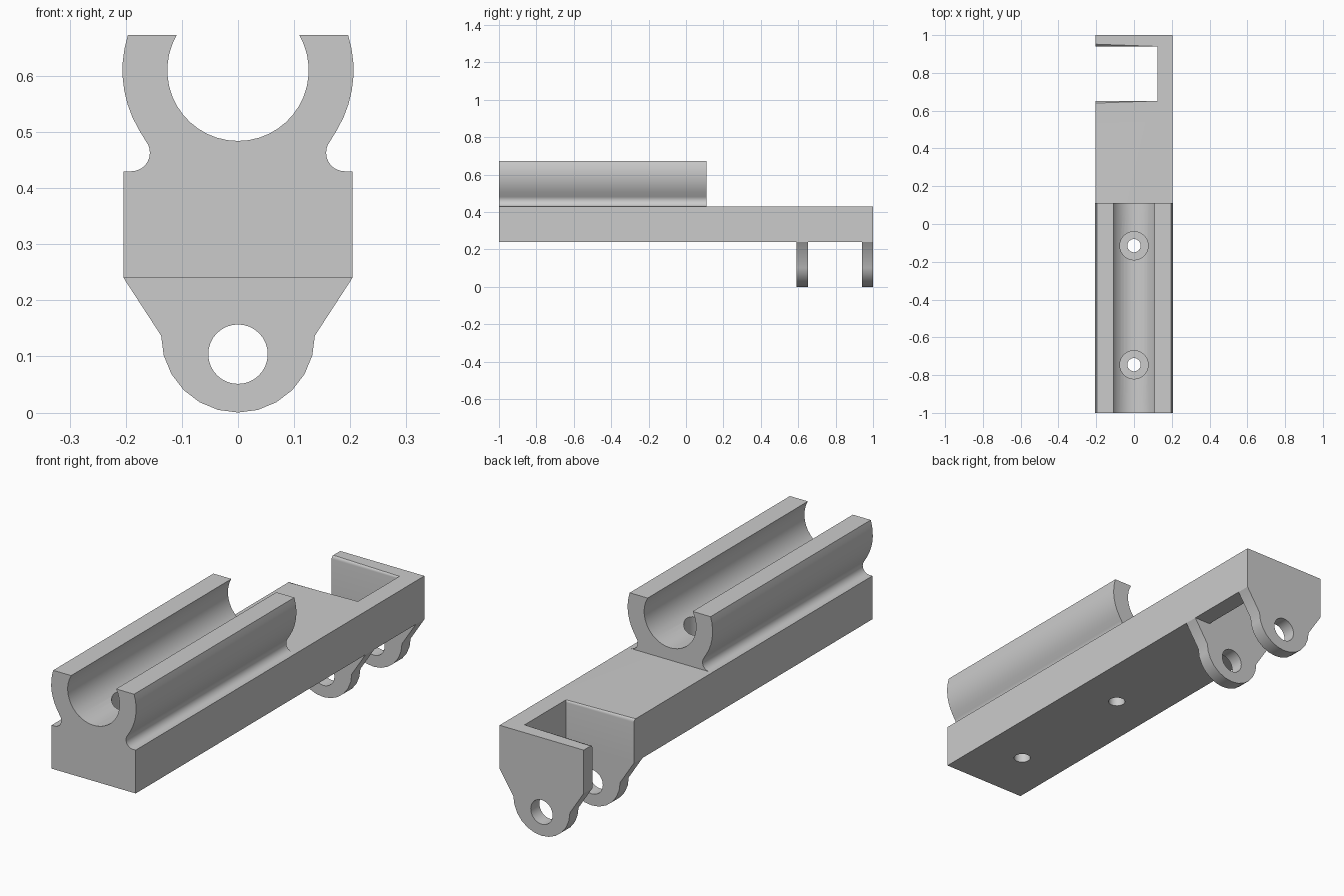
import bpy, bmesh
from math import cos, sin, radians, pi
from mathutils import Matrix, Vector

cube = bpy.data.objects.get("Cube")
if cube:
    bpy.data.objects.remove(cube, do_unlink=True)

grey = bpy.data.materials.new("plain grey")
grey.use_nodes = True
grey.diffuse_color = (0.6, 0.6, 0.6, 1)
grey.node_tree.nodes["Principled BSDF"].inputs["Base Color"].default_value = (0.6, 0.6, 0.6, 1)

W, BOTTOM, DECK, TOP = 0.204, 0.24, 0.43, 0.673


def arc(cx, cz, r, a0, a1, n):
    """Points along an arc, angles in degrees."""
    angles = [radians(a0 + (a1 - a0) * i / n) for i in range(n + 1)]
    return [(cx + r * cos(a), cz + r * sin(a)) for a in angles]


def make_object(name, bm):
    bmesh.ops.recalc_face_normals(bm, faces=bm.faces)
    mesh = bpy.data.meshes.new(name)
    bm.to_mesh(mesh)
    bm.free()
    mesh.materials.append(grey)
    ob = bpy.data.objects.new(name, mesh)
    bpy.context.collection.objects.link(ob)
    return ob


def extrude(points, place, vector):
    """Solid from a 2D outline, placed in 3D and swept along a vector."""
    bm = bmesh.new()
    face = bm.faces.new([bm.verts.new(place(*p)) for p in points])
    swept = bmesh.ops.extrude_face_region(bm, geom=[face])["geom"]
    bmesh.ops.translate(bm, vec=Vector(vector),
                        verts=[v for v in swept if isinstance(v, bmesh.types.BMVert)])
    return bm


def cylinder(name, r, location, depth, along_y=False):
    bm = bmesh.new()
    turn = Matrix.Rotation(pi / 2 if along_y else 0, 4, 'X')
    bmesh.ops.create_cone(bm, cap_ends=True, segments=32, radius1=r, radius2=r,
                          depth=depth, matrix=Matrix.Translation(location) @ turn)
    ob = make_object(name, bm)
    ob.hide_render = True
    return ob


def combine(ob, other, operation):
    """Apply a boolean and remove the helper."""
    mod = ob.modifiers.new("boolean", 'BOOLEAN')
    mod.operation, mod.solver, mod.object = operation, 'EXACT', other
    bpy.context.view_layer.objects.active = ob
    bpy.ops.object.modifier_apply(modifier=mod.name)
    bpy.data.objects.remove(other, do_unlink=True)


def smooth(ob):
    bpy.ops.object.select_all(action='DESELECT')
    ob.select_set(True)
    bpy.context.view_layer.objects.active = ob
    bpy.ops.object.shade_smooth_by_angle(angle=radians(30))


# Front block with the open round cradle and its undercut side grooves
right = [(W, BOTTOM), (W, DECK)]
right += arc(0.19, 0.463, 0.033, 270, 142.3, 10)
right += arc(0, 0.61, 0.206, -37.7, 17.8, 8)[1:]
bore = arc(0, 0.61, 0.126, 30, -210, 28)
left = [(-x, z) for x, z in reversed(right)]
body = make_object("cradle_body", extrude(right + bore + left,
                                          lambda x, z: (x, -1, z), (0, 1.11, 0)))

# Rear deck with a notch open on one side
plan = [(-W, 0.11), (W, 0.11), (W, 1), (-W, 1),
        (-W, 0.94), (0.125, 0.94), (0.125, 0.652), (-W, 0.652)]
bm = extrude(plan, lambda x, y: (x, y, BOTTOM), (0, 0, DECK - BOTTOM))
rims = [e for e in bm.edges
        if all(v.co.z > DECK - 0.01 and 0.6 < v.co.y < 0.95 for v in e.verts)
        and abs(e.verts[0].co.y - e.verts[1].co.y) < 0.01]
bmesh.ops.bevel(bm, geom=rims, offset=0.012, segments=4, profile=0.5, affect='EDGES')
combine(body, make_object("rear_deck", bm), 'UNION')

# Counterbored screw holes in the cradle floor
for y in (-0.745, -0.115):
    combine(body, cylinder("screw_hole", 0.035, (0, y, 0.4), 0.8), 'DIFFERENCE')
    combine(body, cylinder("counterbore", 0.075, (0, y, 0.5), 0.2), 'DIFFERENCE')
smooth(body)

# Two hinge ears under the notch
ear_outline = [(W, BOTTOM), (-W, BOTTOM)] + arc(0, 0.137, 0.137, 180, 360, 12)
for name, y in (("front_hinge_ear", 0.592), ("rear_hinge_ear", 0.94)):
    ear = make_object(name, extrude(ear_outline, lambda x, z: (x, y, z), (0, 0.06, 0)))
    combine(ear, cylinder("pin_hole", 0.053, (0, y, 0.104), 0.3, True), 'DIFFERENCE')
    smooth(ear)
